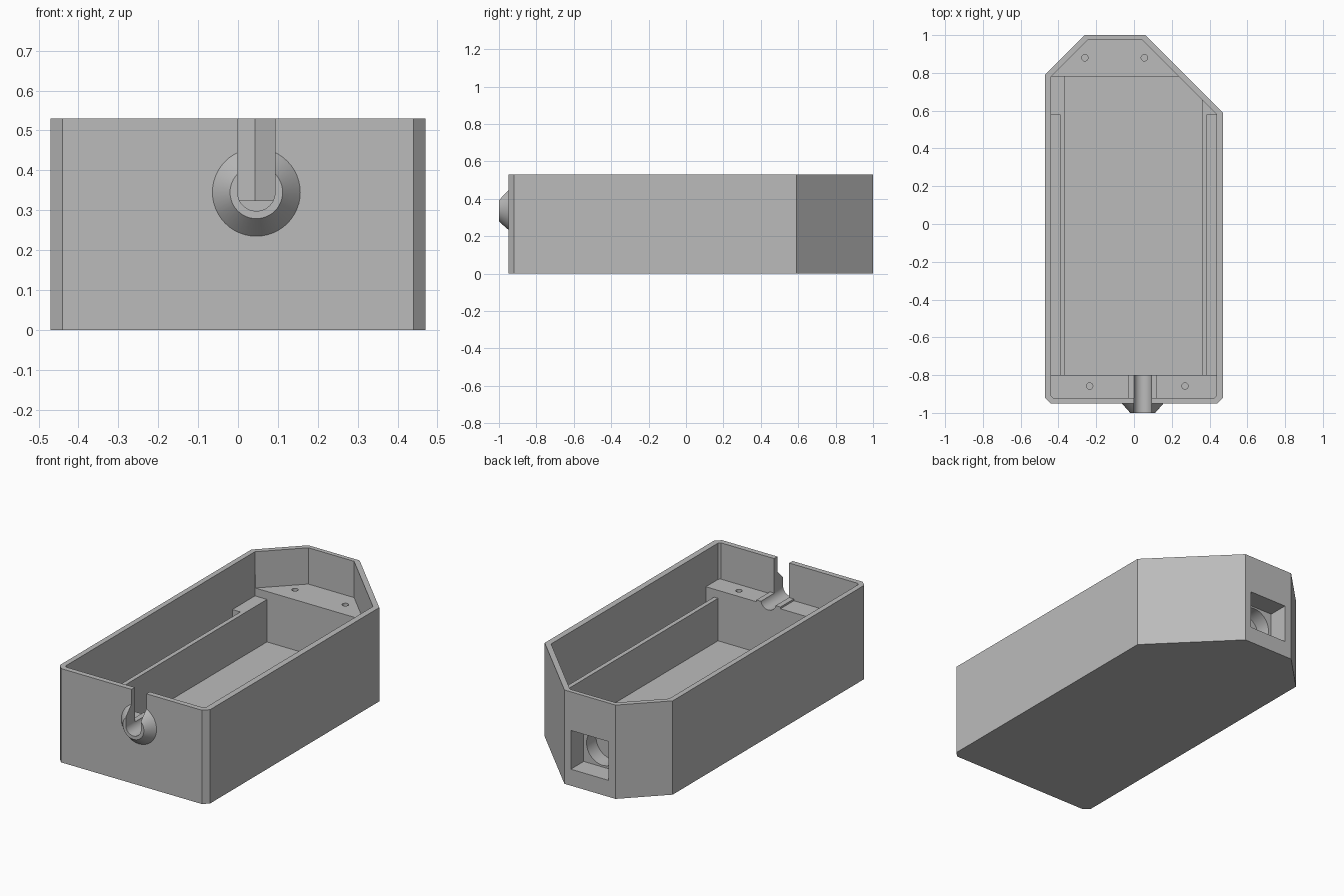
import bpy
import bmesh
from mathutils import Matrix, Vector

cube = bpy.data.objects.get("Cube")
if cube:
    bpy.data.objects.remove(cube, do_unlink=True)

grey = bpy.data.materials.new("plain_grey")
grey.use_nodes = True
GREY = (0.5, 0.5, 0.5, 1)
grey.diffuse_color = GREY
grey.node_tree.nodes["Principled BSDF"].inputs["Base Color"].default_value = GREY


def finish(name, bm):
    bmesh.ops.recalc_face_normals(bm, faces=bm.faces)
    mesh = bpy.data.meshes.new(name)
    bm.to_mesh(mesh)
    bm.free()
    mesh.materials.append(grey)
    ob = bpy.data.objects.new(name, mesh)
    bpy.context.collection.objects.link(ob)
    return ob


def prism(name, outline, z0, z1):
    bm = bmesh.new()
    face = bm.faces.new([bm.verts.new((x, y, z0)) for x, y in outline])
    top = bmesh.ops.extrude_face_region(bm, geom=[face])["geom"]
    verts = [v for v in top if isinstance(v, bmesh.types.BMVert)]
    bmesh.ops.translate(bm, verts=verts, vec=(0, 0, z1 - z0))
    return finish(name, bm)


def box(name, x0, x1, y0, y1, z0, z1):
    return prism(name, [(x0, y0), (x1, y0), (x1, y1), (x0, y1)], z0, z1)


def cone(name, start, end, r0, r1, sides=48):
    start, end = Vector(start), Vector(end)
    axis = end - start
    turn = axis.to_track_quat("Z", "Y").to_matrix().to_4x4()
    bm = bmesh.new()
    bmesh.ops.create_cone(bm, cap_ends=True, segments=sides, radius1=r0,
                          radius2=r1, depth=axis.length,
                          matrix=Matrix.Translation((start + end) / 2) @ turn)
    return finish(name, bm)


def combine(tool, operation="DIFFERENCE"):
    tool.hide_render = True
    mod = body.modifiers.new(tool.name, "BOOLEAN")
    mod.operation = operation
    mod.solver = "EXACT"
    mod.object = tool
    bpy.context.view_layer.objects.active = body
    bpy.ops.object.modifier_apply(modifier=mod.name)
    bpy.data.objects.remove(tool, do_unlink=True)


HEIGHT, LEDGE, RAIL, FLOOR = 0.53, 0.325, 0.28, 0.04
FRONT, BACK = -0.8, 0.78
PORT_X, PORT_Z = 0.046, 0.345

# Solid body with chamfered corners
body = prism("case_body", [(-0.47, 0.79), (-0.26, 1), (0.06, 1), (0.47, 0.59),
                           (0.47, -0.92), (0.44, -0.95), (-0.44, -0.95),
                           (-0.47, -0.92)], 0, HEIGHT)

# Open upper cavity down to the end ledges
combine(prism("upper_cavity", [(-0.44, 0.778), (-0.243, 0.975), (0.043, 0.975),
                               (0.436, 0.582), (0.436, -0.91), (0.426, -0.92),
                               (-0.43, -0.92), (-0.44, -0.91)], LEDGE, 0.7))

# Middle cavity down to the side rails, then the main well
for name, x0, x1, z in (("rail_cavity", -0.44, 0.436, RAIL),
                        ("main_well", -0.365, 0.36, FLOOR)):
    combine(prism(name, [(x0, FRONT), (x1, FRONT), (x1, 1.018 - x1),
                         (1.018 - BACK, BACK), (x0, BACK)], z, 0.4))

# Slots between rails and outer walls
for x0, x1 in ((-0.44, -0.39), (0.385, 0.436)):
    combine(box("side_slot", x0, x1, FRONT, 0.578, FLOOR, 0.4))

# Conical cable boss and raised collar, then the cable channel
combine(cone("cable_boss", (PORT_X, -0.94, PORT_Z), (PORT_X, -1, PORT_Z),
             0.119, 0.066), "UNION")
combine(box("cable_collar", -0.03, 0.12, -0.93, FRONT, 0.3, 0.335), "UNION")
combine(cone("cable_channel", (PORT_X, -1.1, PORT_Z), (PORT_X, -0.75, PORT_Z),
             0.047, 0.047))
combine(box("cable_slot", PORT_X - 0.047, PORT_X + 0.047, -1.1, -0.75,
            PORT_Z, 0.7))

# Rear socket recess with round bore
combine(box("socket_recess", -0.217, 0.02, 0.885, 1.1, 0.093, 0.312))
combine(cone("socket_bore", (-0.098, 0.9, 0.203), (-0.098, 0.8, 0.203),
             0.1, 0.1))

# Screw holes in the ledges
for x, y in ((-0.26, 0.88), (0.055, 0.88), (-0.235, -0.858), (0.27, -0.858)):
    combine(cone("screw_hole", (x, y, 0.2), (x, y, 0.4), 0.017, 0.017, 24))

bpy.ops.object.select_all(action="DESELECT")
body.select_set(True)
bpy.context.view_layer.objects.active = body
bpy.ops.object.shade_smooth_by_angle(angle=0.5)
